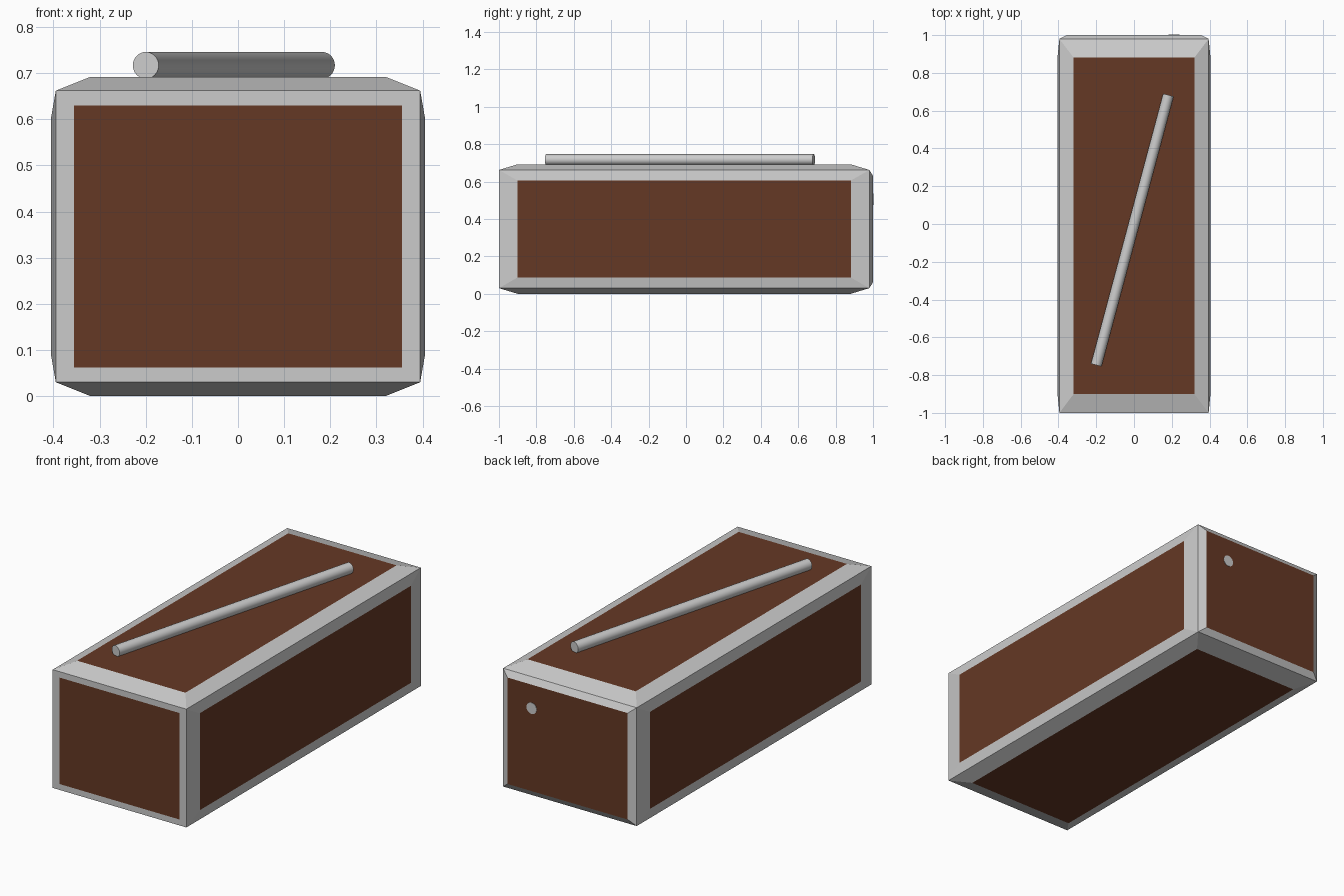
import bpy, bmesh, math
from mathutils import Vector

if "Cube" in bpy.data.objects:
    bpy.data.objects.remove(bpy.data.objects["Cube"])

brown = bpy.data.materials.new("brown")
brown.diffuse_color = (0.13, 0.04, 0.018, 1)
brown.use_nodes = True
brown.node_tree.nodes["Principled BSDF"].inputs["Base Color"].default_value = brown.diffuse_color

CENTRE = Vector((0, -0.01, 0.346))
HALF = Vector((0.395, 0.99, 0.316))


def make_object(name, bm, material=None):
    bmesh.ops.remove_doubles(bm, verts=bm.verts[:], dist=1e-5)
    mesh = bpy.data.meshes.new(name)
    bm.to_mesh(mesh)
    bm.free()
    obj = bpy.data.objects.new(name, mesh)
    bpy.context.collection.objects.link(obj)
    if material:
        mesh.materials.append(material)
    return obj


# Each side: axis, sign, panel scale across the two other axes, outward rise
sides = [
    (0, 1, (0.9, 0.82), 0.01), (0, -1, (0.9, 0.82), 0.01),
    (1, -1, (0.9, 0.9), 0.0), (1, 1, (0.9, 0.9), 0.02),
    (2, 1, (0.81, 0.9), 0.03), (2, -1, (0.81, 0.9), 0.03),
]

frame, panels = bmesh.new(), bmesh.new()
for axis, sign, scale, rise in sides:
    a, b = [i for i in range(3) if i != axis]
    normal = Vector((0, 0, 0))
    normal[axis] = sign

    def add_face(bm, pts):
        f = bm.faces.new([bm.verts.new(p) for p in pts])
        f.normal_update()
        if f.normal.dot(normal) < 0:
            f.normal_flip()

    outer, inner = [], []
    for u, v in ((-1, -1), (1, -1), (1, 1), (-1, 1)):
        o, n = CENTRE.copy(), CENTRE.copy()
        o[axis] += sign * HALF[axis]
        n[axis] += sign * (HALF[axis] + rise)
        o[a] += u * HALF[a]
        o[b] += v * HALF[b]
        n[a] += u * HALF[a] * scale[0]
        n[b] += v * HALF[b] * scale[1]
        outer.append(o)
        inner.append(n)
    # Sloping border strips around the panel
    for i in range(4):
        j = (i + 1) % 4
        add_face(frame, [outer[i], outer[j], inner[j], inner[i]])
    add_face(panels, inner)

make_object("box_frame", frame)
make_object("box_panels", panels, brown)


def rod(name, start, end, radius):
    start, end = Vector(start), Vector(end)
    d = end - start
    bpy.ops.mesh.primitive_cylinder_add(
        vertices=32, radius=radius, depth=d.length, location=(start + end) / 2,
        rotation=d.to_track_quat('Z', 'Y').to_euler())
    bpy.context.object.name = name
    bpy.ops.object.shade_smooth_by_angle(angle=math.radians(30))


# Stick lying across the lid
rod("stick", (-0.2, -0.747, 0.717), (0.182, 0.683, 0.717), 0.029)
# Round plug just proud of the back panel
rod("back_plug", (0.212, 0.96, 0.505), (0.212, 1.002, 0.505), 0.03)
